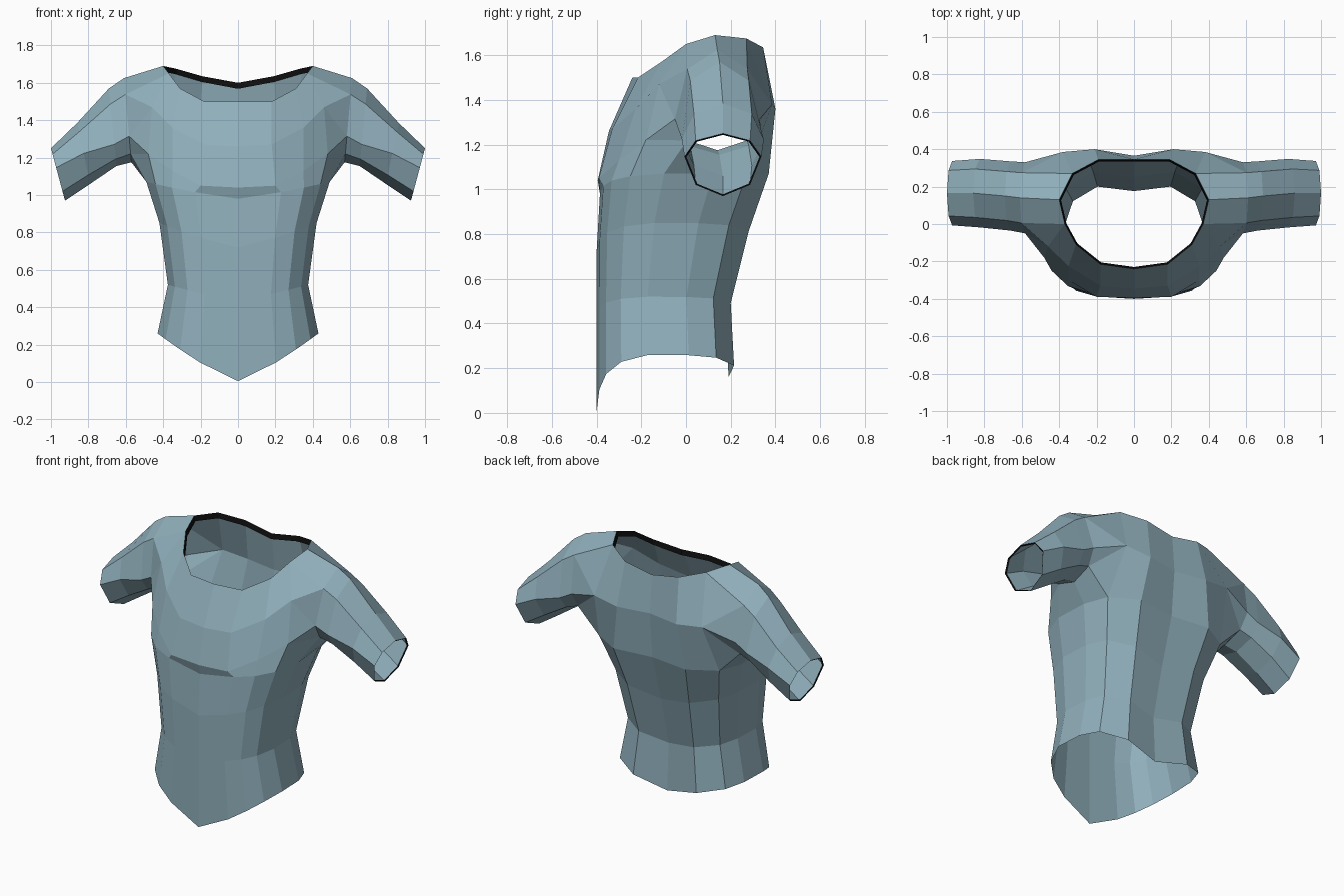
import bpy, bmesh, math
from mathutils import Vector

if "Cube" in bpy.data.objects:
    bpy.data.objects.remove(bpy.data.objects["Cube"])


def material(name, colour):
    mat = bpy.data.materials.new(name)
    mat.use_nodes = True
    mat.diffuse_color = (*colour, 1)
    bsdf = mat.node_tree.nodes["Principled BSDF"]
    bsdf.inputs["Base Color"].default_value = (*colour, 1)
    bsdf.inputs["Roughness"].default_value = 0.8
    return mat


cloth = material("dusty_blue_cloth", (0.28, 0.43, 0.50))
trim = material("black_trim", (0.004, 0.004, 0.004))


def strip(a, b, closed=False):
    """Quads between two matching rows of points."""
    count = len(a) if closed else len(a) - 1
    return [(a[i], a[(i + 1) % len(a)], b[(i + 1) % len(a)], b[i]) for i in range(count)]


def build(name, faces, mat, centre):
    """Weld loose faces, turn them away from the centre line, mirror across x."""
    bm = bmesh.new()
    for face in faces:
        bm.faces.new([bm.verts.new(p) for p in face])
    bmesh.ops.remove_doubles(bm, verts=bm.verts, dist=0.0005)
    bmesh.ops.recalc_face_normals(bm, faces=bm.faces)
    outward = sum(f.normal.dot(f.calc_center_median() - centre) * f.calc_area() for f in bm.faces)
    if outward < 0:
        bmesh.ops.reverse_faces(bm, faces=bm.faces)
    mesh = bpy.data.meshes.new(name)
    bm.to_mesh(mesh)
    bm.free()
    mesh.materials.append(mat)
    obj = bpy.data.objects.new(name, mesh)
    bpy.context.collection.objects.link(obj)
    mirror = obj.modifiers.new("mirror", "MIRROR")
    mirror.use_clip = True
    mirror.merge_threshold = 0.0005
    return obj


# Half cross-section of the waist, front centre to back centre: (width share, depth share)
section = [(0, 0), (.47, .02), (.72, .07), (.9, .18), (1, .38),
           (.98, .67), (.87, .87), (.52, 1), (0, .96)]


def torso_row(width, front, back, z_front, z_side, z_back):
    row = []
    for i, (u, t) in enumerate(section):
        z = z_front + (z_side - z_front) * u ** 1.25 if i < 5 else z_back + (z_side - z_back) * u
        row.append(Vector((u * width, front + (back - front) * t, z)))
    return row


def sleeve_ring(top, bottom, y, radius, skew):
    """Eight points from the top, round the front, under and up the back."""
    ring = []
    for k in range(8):
        a = k * math.pi / 4
        t = (1 - math.cos(a)) / 2 + skew * math.sin(a) ** 4
        x, z = (p + (q - p) * t for p, q in zip(top, bottom))
        ring.append(Vector((x, y - radius * math.sin(a), z)))
    return ring


# Sleeve rings, from armhole to cuff
rings = [sleeve_ring((.61, 1.625), (.57, 1.175), .14, .19, .19),
         sleeve_ring((.69, 1.57), (.65, 1.155), .15, .185, .22),
         sleeve_ring((.86, 1.385), (.79, 1.06), .165, .183, 0),
         sleeve_ring((1, 1.25), (.925, .97), .165, .172, -.13)]
top, front_top, front, front_low, under, back_low, rear, back_top = rings[0]

# Torso rows, from hem to underarm
rows = [torso_row(.43, -.4, .215, .005, .26, .16),
        torso_row(.375, -.4, .2, .44, .52, .46),
        torso_row(.42, -.4, .28, .72, .85, .77),
        torso_row(.49, -.385, .37, .98, 1.07, 1.07)]

# Chest, upper back and neckline landmarks
bust = [Vector(p) for p in ((0, -.395, 1.04), (.2, -.39, 1.05), (.35, -.3, 1.13), (.48, -.18, 1.22))]
chest = [Vector(p) for p in ((0, -.345, 1.26), (.18, -.33, 1.27), (.35, -.225, 1.36), (.46, -.12, 1.47))]
neck = [Vector(p) for p in ((0, -.24, 1.5), (.18, -.215, 1.5), (.31, -.11, 1.57), (.37, 0, 1.65),
                            (.4, .13, 1.69), (.33, .27, 1.675), (.19, .345, 1.635), (0, .345, 1.6))]
blade, back_mid, spine = (Vector(p) for p in ((.38, .385, 1.38), (.21, .4, 1.36), (0, .365, 1.36)))

# Torso below the arms
torso = []
for lower, upper in zip(rows, rows[1:]):
    torso += strip(lower, upper)
torso += strip(rows[3][:7], bust + [front_low, under, back_low])
torso += strip(rows[3][6:], [blade, back_mid, spine])
torso.append((rows[3][6], blade, back_low))

# Chest and front of the shoulder
torso += strip(bust, chest) + strip(chest, neck[:4])
torso += [(bust[3], front_low, front), (bust[3], front, chest[3]),
          (chest[3], front, front_top), (chest[3], front_top, neck[3]),
          (neck[3], front_top, top, neck[4])]

# Back of the shoulder and upper back
torso += strip([blade, back_mid, spine], neck[5:])
torso += [(blade, back_low, rear), (blade, rear, back_top),
          (blade, back_top, neck[5]), (neck[4], top, back_top, neck[5])]
build("shirt_torso", torso, cloth, Vector((0, 0, .9)))

# Sleeves
sleeve = []
for inner, outer in zip(rings, rings[1:]):
    sleeve += strip(inner, outer, closed=True)
build("sleeves", sleeve, cloth, Vector((.8, .16, 1.28)))

# Black inner lip of the neckline
lip = [Vector((p.x * .975, .06 + (p.y - .06) * .965, p.z - .032)) for p in neck]
build("neck_trim", strip(neck, lip), trim, Vector((0, .06, 1.6)))

# Thin black lip inside each cuff
cuff = rings[-1]
middle = sum(cuff, Vector()) / len(cuff)
hem = [p.lerp(middle, .05) - Vector((.006, 0, 0)) for p in cuff]
build("cuff_trim", strip(cuff, hem, closed=True), trim, middle)
